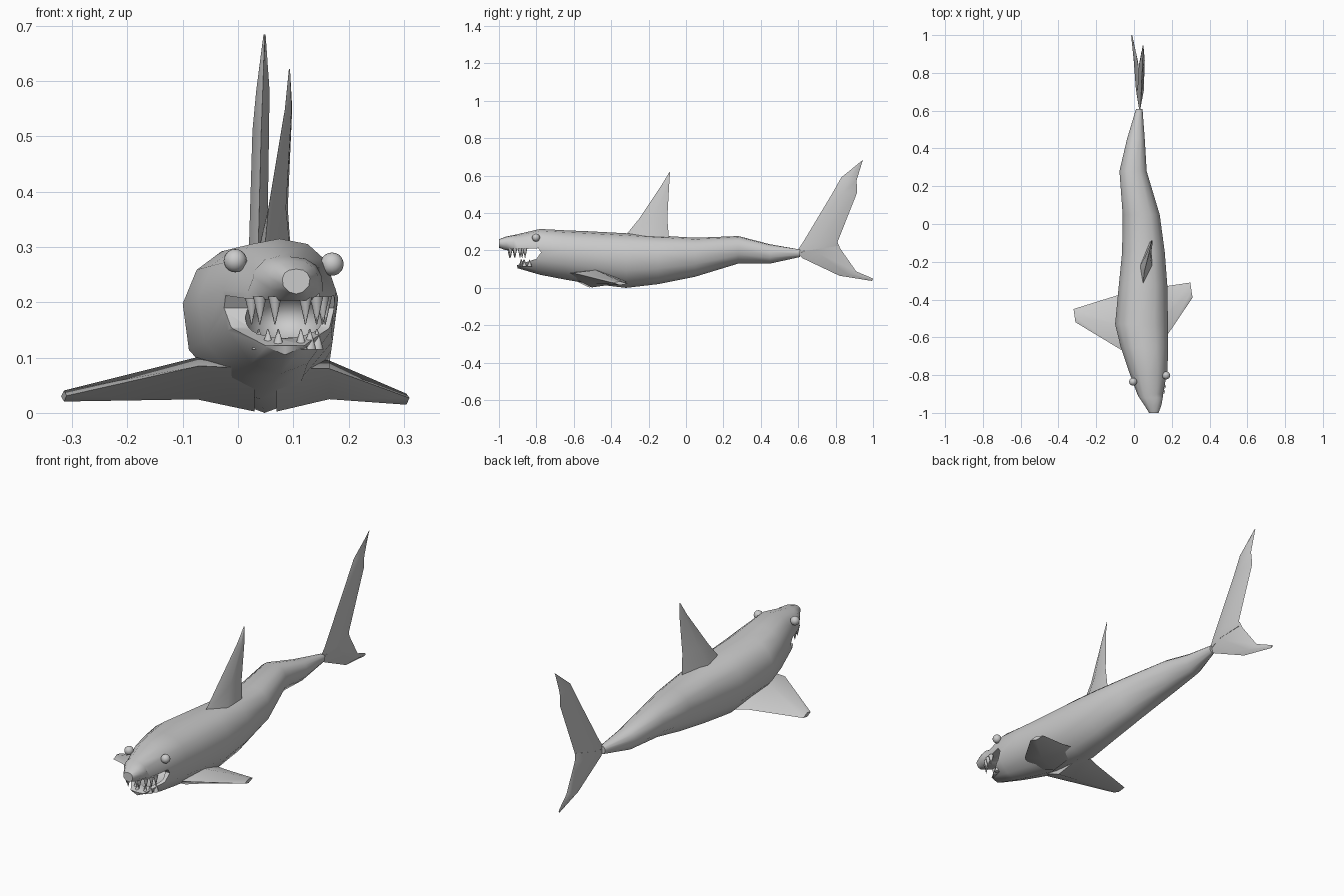
import bpy, bmesh, math
from mathutils import Vector

cube = bpy.data.objects.get("Cube")
if cube:
    bpy.data.objects.remove(cube)

grey = bpy.data.materials.new("shark grey")
grey.use_nodes = True
colour = (0.6, 0.6, 0.6, 1)
grey.diffuse_color = colour
grey.node_tree.nodes["Principled BSDF"].inputs["Base Color"].default_value = colour


def finish(name, bm):
    """Turn a bmesh into a grey object."""
    bmesh.ops.recalc_face_normals(bm, faces=bm.faces)
    mesh = bpy.data.meshes.new(name)
    bm.to_mesh(mesh)
    bm.free()
    mesh.materials.append(grey)
    obj = bpy.data.objects.new(name, mesh)
    bpy.context.collection.objects.link(obj)
    return obj


def smooth(obj, angle=50):
    bpy.ops.object.select_all(action='DESELECT')
    obj.select_set(True)
    bpy.context.view_layer.objects.active = obj
    bpy.ops.object.shade_smooth_by_angle(angle=math.radians(angle))


def loft(name, rings):
    """Skin a row of equal rings and cap both ends."""
    bm = bmesh.new()
    rows = [[bm.verts.new(p) for p in ring] for ring in rings]
    n = len(rows[0])
    for a, b in zip(rows, rows[1:]):
        for i in range(n):
            j = (i + 1) % n
            bm.faces.new((a[i], a[j], b[j], b[i]))
    bm.faces.new(rows[0])
    bm.faces.new(rows[-1])
    return finish(name, bm)


def fin(name, sections, axis):
    """Diamond-section fin from (leading point, trailing point, half thickness)."""
    rings = []
    for lead, trail, t in sections:
        lead, trail = Vector(lead), Vector(trail)
        mid = lead.lerp(trail, 0.45)
        off = Vector(axis) * t
        rings.append([lead, mid + off, trail, mid - off])
    obj = loft(name, rings)
    smooth(obj, 60)
    return obj


# Body: stations of y, centre x, half width, bottom z, top z
stations = [
    (-1.0, 0.105, 0.025, 0.215, 0.26), (-0.96, 0.1, 0.045, 0.2, 0.275),
    (-0.92, 0.09, 0.062, 0.185, 0.283), (-0.9, 0.085, 0.068, 0.105, 0.287),
    (-0.78, 0.075, 0.102, 0.07, 0.315), (-0.65, 0.055, 0.126, 0.045, 0.308),
    (-0.53, 0.04, 0.14, 0.025, 0.303), (-0.32, 0.048, 0.128, 0.0, 0.292),
    (-0.15, 0.05, 0.113, 0.02, 0.28), (0.05, 0.038, 0.098, 0.06, 0.268),
    (0.28, -0.005, 0.072, 0.13, 0.277), (0.45, 0.01, 0.047, 0.13, 0.233),
    (0.61, 0.028, 0.017, 0.165, 0.205),
]
half = [(0, 1), (0.5, 0.96), (0.82, 0.84), (1, 0.62), (0.92, 0.32), (0.5, 0.08), (0, 0)]
section = half + [(-u, v) for u, v in half[-2:0:-1]]
body = loft("body", [[(x + u * w, y, lo + v * (hi - lo)) for u, v in section]
                     for y, x, w, lo, hi in stations])

# Mouth: a wedge opens the jaws, a rounded scoop hollows the throat
gape = [(-1.1, 0.2), (-0.96, 0.203), (-0.79, 0.212), (-0.775, 0.19),
        (-0.8, 0.155), (-0.9, 0.122), (-1.1, 0.1)]
wedge = loft("mouth_cutter", [[(x, y, z) for y, z in gape] for x in (-0.2, 0.4)])
bm = bmesh.new()
bmesh.ops.create_uvsphere(bm, u_segments=20, v_segments=12, radius=1)
for v in bm.verts:
    v.co = (0.083 + 0.07 * v.co.x, -0.79 + 0.1 * v.co.y, 0.173 + 0.052 * v.co.z)
scoop = finish("throat_cutter", bm)
bpy.context.view_layer.objects.active = body
for cutter in (wedge, scoop):
    mod = body.modifiers.new("cut", 'BOOLEAN')
    mod.operation = 'DIFFERENCE'
    mod.solver = 'EXACT'
    mod.object = cutter
    bpy.ops.object.modifier_apply(modifier=mod.name)
    bpy.data.objects.remove(cutter)
smooth(body)

# Fins
fin("dorsal_fin", [((0.045, -0.34, 0.26), (0.085, -0.09, 0.25), 0.035),
                   ((0.055, -0.25, 0.37), (0.09, -0.1, 0.37), 0.016),
                   ((0.085, -0.13, 0.55), (0.098, -0.09, 0.55), 0.006),
                   ((0.092, -0.088, 0.62), (0.094, -0.085, 0.622), 0.001)], (1, 0, 0))
fin("right_pectoral_fin", [((0.03, -0.68, 0.08), (0.03, -0.32, 0.03), 0.055),
                           ((-0.07, -0.665, 0.085), (-0.08, -0.375, 0.035), 0.038),
                           ((-0.31, -0.52, 0.031), (-0.32, -0.45, 0.03), 0.01)], (0, 0, 1))
fin("left_pectoral_fin", [((0.07, -0.66, 0.08), (0.07, -0.31, 0.03), 0.055),
                          ((0.165, -0.605, 0.08), (0.165, -0.33, 0.035), 0.035),
                          ((0.31, -0.39, 0.027), (0.298, -0.31, 0.022), 0.01)], (0, 0, 1))
fin("upper_tail_fin", [((0.03, 0.59, 0.19), (0.03, 0.815, 0.225), 0.016),
                       ((0.035, 0.62, 0.235), (0.035, 0.81, 0.245), 0.017),
                       ((0.042, 0.785, 0.51), (0.04, 0.915, 0.51), 0.015),
                       ((0.045, 0.83, 0.59), (0.045, 0.912, 0.575), 0.012),
                       ((0.048, 0.943, 0.682), (0.048, 0.946, 0.685), 0.002)], (1, 0, 0))
fin("lower_tail_fin", [((0.03, 0.595, 0.185), (0.03, 0.81, 0.245), 0.016),
                       ((0.025, 0.62, 0.16), (0.025, 0.825, 0.21), 0.015),
                       ((0.01, 0.82, 0.065), (0.01, 0.91, 0.088), 0.011),
                       ((-0.012, 0.995, 0.037), (-0.012, 1.0, 0.05), 0.003)], (1, 0, 0))

# Eyes
for name, spot in (("right_eye", (-0.005, -0.835, 0.275)), ("left_eye", (0.17, -0.802, 0.269))):
    bm = bmesh.new()
    bmesh.ops.create_uvsphere(bm, u_segments=16, v_segments=10, radius=0.021)
    bmesh.ops.translate(bm, verts=bm.verts, vec=spot)
    smooth(finish(name, bm), 80)


def teeth(name, angles, back, rx, ry, base, tip):
    """Cones along a curved gum line."""
    for k, deg in enumerate(angles):
        a = math.radians(deg)
        x, y = 0.09 + rx * math.sin(a), back - ry * math.cos(a)
        bm = bmesh.new()
        bmesh.ops.create_cone(bm, cap_ends=True, segments=8, radius1=0.012,
                              radius2=0.001, depth=abs(tip - base))
        for v in bm.verts:
            v.co.z *= math.copysign(1, tip - base)
            v.co += Vector((x, y, (base + tip) / 2))
        smooth(finish(f"{name}_{k + 1}", bm))


teeth("upper_tooth", (-75, -48, -20, 28, 50, 68, 84), -0.85, 0.068, 0.1, 0.21, 0.16)
teeth("lower_tooth", (-70, -40, -18, 25, 45, 70), -0.81, 0.056, 0.076, 0.115, 0.152)
